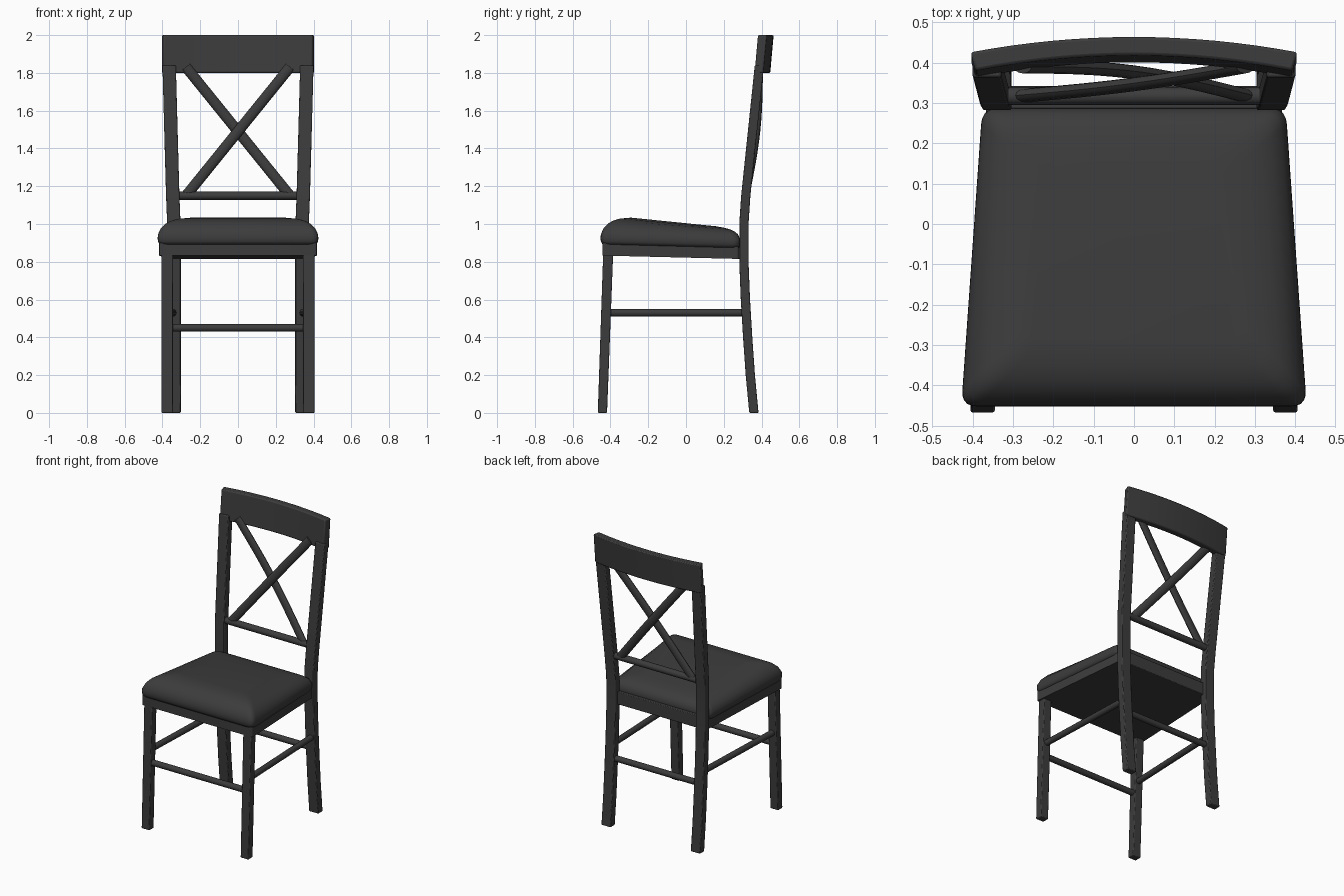
import bpy, bmesh, math
from mathutils import Vector

if "Cube" in bpy.data.objects:
    bpy.data.objects.remove(bpy.data.objects["Cube"])

paint = bpy.data.materials.new("dark_paint")
paint.diffuse_color = (0.045, 0.045, 0.045, 1)
paint.use_nodes = True
paint.node_tree.nodes["Principled BSDF"].inputs["Base Color"].default_value = paint.diffuse_color


def loft(name, rings, mirror=False, bevel=0.0, angle=40):
    """Skin a list of equal-length point rings and cap both ends."""
    bm = bmesh.new()
    vs = [[bm.verts.new(p) for p in r] for r in rings]
    n = len(vs[0])
    for a, b in zip(vs, vs[1:]):
        for i in range(n):
            j = (i + 1) % n
            bm.faces.new((a[i], a[j], b[j], b[i]))
    bm.faces.new(vs[0][::-1])
    bm.faces.new(vs[-1])
    bmesh.ops.recalc_face_normals(bm, faces=bm.faces)
    me = bpy.data.meshes.new(name)
    bm.to_mesh(me)
    bm.free()
    me.materials.append(paint)
    ob = bpy.data.objects.new(name, me)
    bpy.context.collection.objects.link(ob)
    bpy.ops.object.select_all(action='DESELECT')
    bpy.context.view_layer.objects.active = ob
    ob.select_set(True)
    bpy.ops.object.shade_smooth_by_angle(angle=math.radians(angle))
    if bevel:
        m = ob.modifiers.new("bevel", 'BEVEL')
        m.width, m.segments, m.limit_method = bevel, 2, 'ANGLE'
        m.angle_limit = math.radians(40)
    if mirror:
        ob.modifiers.new("mirror", 'MIRROR')
    return ob


def box_ring(x0, x1, y0, y1, z):
    return [(x0, y0, z), (x1, y0, z), (x1, y1, z), (x0, y1, z)]


def bar(name, path, width=0.02, depth=0.02, sides=12, mirror=False):
    """Round bar along a path; width lies in the rail plane, depth across it."""
    pts = [Vector(p) for p in path]
    d = (pts[-1] - pts[0]).normalized()
    side = d.cross(Vector((0, 1, 0)))
    side = side.normalized() if side.length > 0.3 else Vector((1, 0, 0))
    out = d.cross(side).normalized()
    angs = [2 * math.pi * i / sides for i in range(sides)]
    return loft(name, [[p + side * width * math.cos(a) + out * depth * math.sin(a)
                        for a in angs] for p in pts], mirror)


def seat_ring(inset, z_front, z_back, r=0.04, back=0.287):
    """Tapered seat outline with rounded corners, tilted front to back."""
    f, b = 0.428 - inset, 0.376 - inset
    yf, yb = -0.452 + inset, back - inset * 0.8
    cs = [Vector(c) for c in ((-f, yf), (f, yf), (b, yb), (-b, yb))]
    out = []
    for i, c in enumerate(cs):
        p = c + (cs[i - 1] - c).normalized() * r
        q = c + (cs[(i + 1) % 4] - c).normalized() * r
        for k in range(6):
            t = k / 5
            v = p * (1 - t) ** 2 + c * 2 * t * (1 - t) + q * t * t
            s = (v.y + 0.452) / 0.739
            out.append((v.x, v.y, z_front + (z_back - z_front) * s))
    return out


# Legs
loft("front_legs", [box_ring(0.345, 0.405, -0.467, -0.418, 0),
                    box_ring(0.345, 0.405, -0.438, -0.385, 0.86)], True, 0.005)
back_profile = [(0, .335, .303), (.2, .316, .303), (.4, .302, .303), (.6, .290, .303),
                (.8, .282, .303), (1.0, .282, .304), (1.15, .292, .310),
                (1.4, .318, .317), (1.84, .364, .329)]
loft("back_legs", [box_ring(x, x + 0.071, y, y + 0.049, z)
                   for z, y, x in back_profile], True, 0.005)

# Seat frame, back rail and cushion
loft("seat_frame", [seat_ring(0.010, 0.833, 0.815, 0.012),
                    seat_ring(0.010, 0.90, 0.88, 0.012)])
loft("seat_back_rail", [box_ring(-0.31, 0.31, 0.275, 0.308, 0.815),
                        box_ring(-0.31, 0.31, 0.275, 0.308, 0.90)], bevel=0.004)
cushion = [(.010, .893, .873), (.001, .908, .89), (0, .925, .905), (.001, .945, .92),
           (.015, .977, .945), (.04, 1.005, .96), (.065, 1.022, .967),
           (.10, 1.037, .972), (.16, 1.05, .975)]
loft("seat_cushion", [seat_ring(*c) for c in cushion], angle=60)

# Stretchers between the legs
bar("front_stretcher", [(-0.36, -0.427, 0.45), (0.36, -0.427, 0.45)])
bar("back_stretcher", [(-0.32, 0.322, 0.45), (0.32, 0.322, 0.45)])
bar("side_stretchers", [(0.373, -0.42, 0.53), (0.345, 0.31, 0.53)], mirror=True)

# Lower back bar and crossed braces
bar("lower_back_bar", [(-0.33, 0.317, 1.15), (0.33, 0.317, 1.15)], 0.022, 0.022)


def brace(name, sign, bow):
    path = []
    for i in range(13):
        t = i / 12
        path.append((sign * (-0.275 + 0.55 * t),
                     0.318 + 0.072 * t + bow * math.sin(math.pi * t), 1.15 + 0.68 * t))
    bar(name, path, 0.028, 0.017)


brace("front_brace", 1, -0.008)
brace("rear_brace", -1, 0.022)

# Curved, leaning top rail
rings = []
for i in range(17):
    u = i / 8 - 1
    slant = 0.012 * u
    x, y = 0.393 * u, 0.418 - 0.038 * u * u
    rings.append([(x, y - 0.018, 1.8), (x + slant, y + 0.028, 1.8),
                  (x + slant, y + 0.046, 2.0), (x, y, 2.0)])
loft("top_rail", rings, bevel=0.007)
